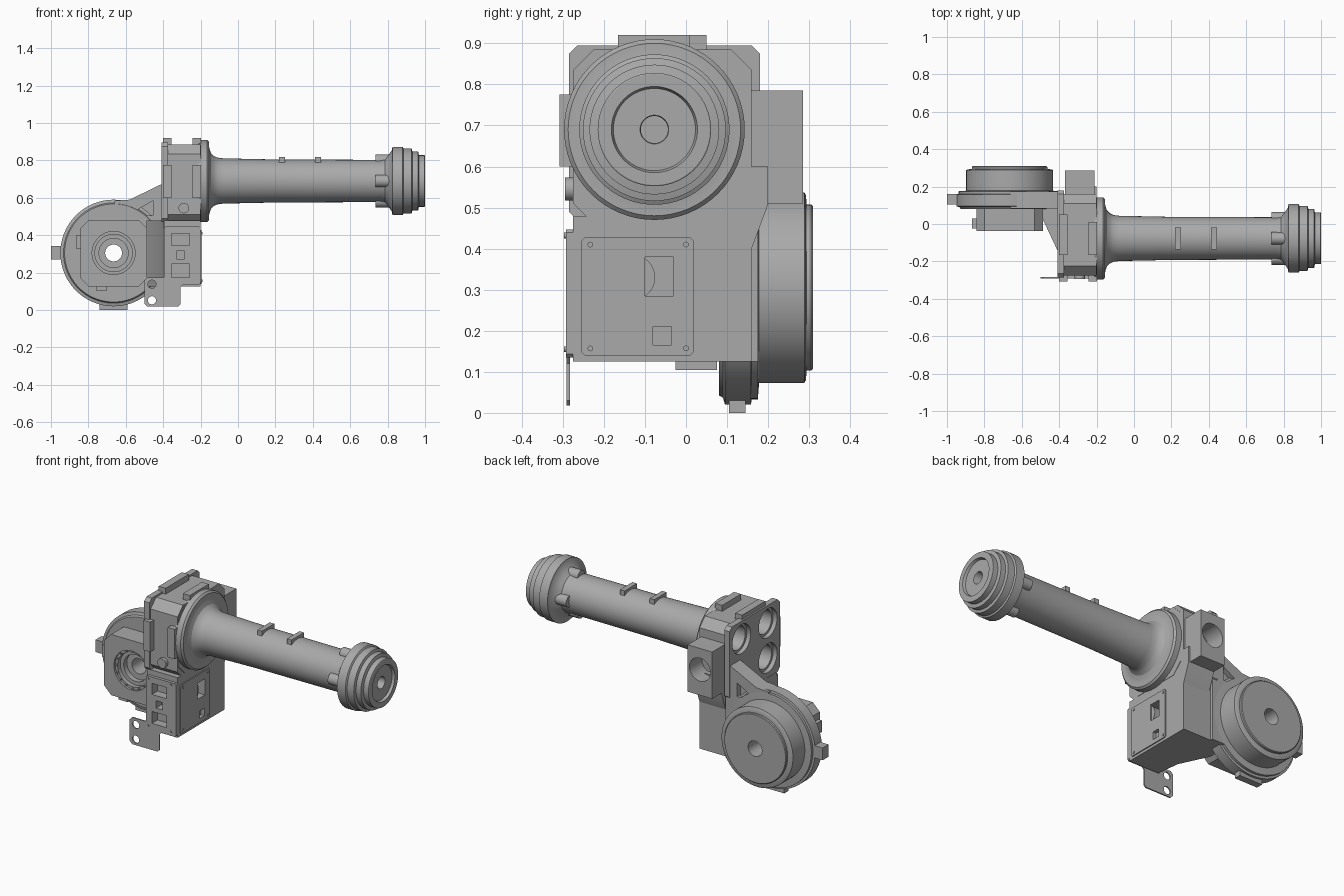
import bpy, bmesh, math
from mathutils import Vector

cube = bpy.data.objects.get("Cube")
if cube:
    bpy.data.objects.remove(cube)

grey = bpy.data.materials.new("machined grey")
grey.use_nodes = True
colour = (0.4, 0.4, 0.4, 1)
grey.diffuse_color = colour
grey.node_tree.nodes["Principled BSDF"].inputs["Base Color"].default_value = colour


def place(axis, a, b, t):
    """Map a flat point (a, b) and a depth t along the axis into space."""
    return Vector({"x": (t, a, b), "y": (a, t, b), "z": (a, b, t)}[axis])


def finish(name, bm):
    bmesh.ops.remove_doubles(bm, verts=bm.verts, dist=1e-5)
    bmesh.ops.recalc_face_normals(bm, faces=bm.faces)
    mesh = bpy.data.meshes.new(name)
    bm.to_mesh(mesh)
    bm.free()
    mesh.materials.append(grey)
    obj = bpy.data.objects.new(name, mesh)
    bpy.context.collection.objects.link(obj)
    return obj


def prism(name, axis, points, lo, hi):
    bm = bmesh.new()
    ends = [[bm.verts.new(place(axis, a, b, t)) for a, b in points] for t in (lo, hi)]
    bm.faces.new(ends[0])
    bm.faces.new(ends[1])
    for i in range(len(points)):
        j = (i + 1) % len(points)
        bm.faces.new((ends[0][i], ends[0][j], ends[1][j], ends[1][i]))
    return finish(name, bm)


def plate(name, axis, a0, a1, b0, b1, lo, hi, c=0.0):
    """Box, with chamfered corners across the axis when c is set."""
    if c:
        pts = [(a0 + c, b0), (a1 - c, b0), (a1, b0 + c), (a1, b1 - c),
               (a1 - c, b1), (a0 + c, b1), (a0, b1 - c), (a0, b0 + c)]
    else:
        pts = [(a0, b0), (a1, b0), (a1, b1), (a0, b1)]
    return prism(name, axis, pts, lo, hi)


def lathe(name, axis, centre, profile, n=64):
    """Turn a closed (radius, depth) profile around the axis."""
    bm = bmesh.new()
    rings = []
    for r, t in profile:
        rings.append([bm.verts.new(place(axis, centre[0] + r * math.cos(k * math.tau / n),
                                         centre[1] + r * math.sin(k * math.tau / n), t))
                      for k in range(n)])
    for p, q in zip(rings, rings[1:] + rings[:1]):
        for k in range(n):
            m = (k + 1) % n
            bm.faces.new((p[k], p[m], q[m], q[k]))
    return finish(name, bm)


def disc(name, axis, centre, r, lo, hi, n=32):
    pts = [(centre[0] + r * math.cos(k * math.tau / n),
            centre[1] + r * math.sin(k * math.tau / n)) for k in range(n)]
    return prism(name, axis, pts, lo, hi)


def cut(obj, *cutters):
    for c in cutters:
        c.hide_render = True
        mod = obj.modifiers.new("cut", "BOOLEAN")
        mod.operation = "DIFFERENCE"
        mod.solver = "EXACT"
        mod.object = c
        bpy.context.view_layer.objects.active = obj
        bpy.ops.object.modifier_apply(modifier=mod.name)
        bpy.data.objects.remove(c)


TUBE = (-0.077, 0.69)
DRUM = (-0.665, 0.305)

# Long tube with a filleted root flange and a stepped wrist head
lathe("arm_tube", "x", TUBE, [
    (0.033, -0.19), (0.22, -0.21), (0.22, -0.165), (0.21, -0.155), (0.185, -0.155),
    (0.17, -0.152), (0.15, -0.145), (0.135, -0.13), (0.125, -0.11), (0.121, -0.08),
    (0.115, 0.2), (0.113, 0.76), (0.117, 0.785), (0.135, 0.803), (0.163, 0.822),
    (0.183, 0.826), (0.183, 0.88), (0.174, 0.885), (0.174, 0.928), (0.158, 0.932),
    (0.158, 0.963), (0.138, 0.967), (0.138, 0.998), (0.135, 1.0), (0.105, 1.0),
    (0.1, 0.985), (0.035, 0.985), (0.033, 0.98)])
for i, x in enumerate((0.22, 0.413)):
    plate(f"tube_rib_{i}", "x", -0.135, -0.02, 0.77, 0.818, x, x + 0.03)
for k in range(4):
    a = k * math.pi / 2
    disc(f"wrist_bolt_lug_{k}", "x", (TUBE[0] + 0.108 * math.cos(a), TUBE[1] + 0.108 * math.sin(a)),
         0.033, 0.735, 0.825, 24)

# Elbow housing: two chamfered rims joined by a slightly smaller core
core = plate("elbow_core", "x", -0.275, 0.16, 0.46, 0.885, -0.385, -0.20, 0.05)
rim = plate("elbow_rear_rim", "x", -0.285, 0.18, 0.47, 0.895, -0.41, -0.375, 0.02)
front_rim = plate("elbow_front_rim", "x", -0.27, 0.14, 0.48, 0.885, -0.235, -0.198, 0.06)
for y, z in ((0.07, 0.79), (-0.175, 0.79), (-0.175, 0.585)):
    cut(rim, disc("cutter", "x", (y, z), 0.085, -0.5, -0.3))
    cut(core, disc("cutter", "x", (y, z), 0.07, -0.5, -0.30))
for i, x in enumerate((-0.40, -0.242)):
    plate(f"top_pad_{i}", "x", -0.165, 0.05 - 0.04 * i, 0.87, 0.92, x, x + 0.045)
    plate(f"front_pad_{i}", "x", -0.308, -0.26, 0.60, 0.775, x, x + 0.045)
disc("front_button", "y", (-0.29, 0.545), 0.028, -0.295, -0.26, 24)

# Cable block behind the elbow, with its brace
block = plate("cable_block", "y", -0.37, -0.21, 0.51, 0.785, 0.10, 0.285)
cut(block, disc("cutter", "y", (-0.29, 0.66), 0.068, 0.17, 0.4))
prism("block_brace", "x", [(0.1, 0.4), (0.16, 0.4), (0.2, 0.508), (0.2, 0.6), (0.1, 0.6)], -0.37, -0.2)

# Lower body, widening towards the drum
body = prism("lower_body", "z", [(-0.2, -0.275), (-0.395, -0.275), (-0.41, -0.14), (-0.49, 0.03),
                                 (-0.49, 0.16), (-0.2, 0.16)], 0.125, 0.478)
cut(body, plate("cutter", "x", -0.1, -0.03, 0.285, 0.38, -0.27, -0.1),
    plate("cutter", "x", -0.08, -0.035, 0.165, 0.21, -0.215, -0.1))

# Side panel with openings and corner screws
side = plate("side_panel", "x", -0.255, 0.018, 0.14, 0.427, -0.201, -0.194, 0.008)
cut(side, plate("cutter", "x", -0.1, -0.03, 0.285, 0.38, -0.27, -0.1),
    plate("cutter", "x", -0.08, -0.035, 0.165, 0.21, -0.27, -0.1))
disc("side_socket_core", "x", (-0.13, 0.33), 0.055, -0.265, -0.203)
for y in (-0.233, 0.0):
    for z in (0.157, 0.41):
        disc("side_screw", "x", (y, z), 0.007, -0.2, -0.19, 12)

# Front panel with connector openings
openings = ((-0.355, -0.26, 0.345, 0.41), (-0.328, -0.285, 0.272, 0.315), (-0.355, -0.26, 0.175, 0.245))
front = plate("front_panel", "y", -0.395, -0.2, 0.135, 0.447, -0.292, -0.27, 0.008)
for o in openings:
    cut(front, plate("cutter", "y", *o, -0.4, -0.2))
    cut(body, plate("cutter", "y", *o, -0.4, -0.24))
for x in (-0.38, -0.232):
    for z in (0.155, 0.432):
        disc("front_screw", "y", (x, z), 0.007, -0.297, -0.28, 12)

# Thin hanging bracket with two holes
bracket = prism("hanging_bracket", "y", [
    (-0.485, 0.175), (-0.5, 0.16), (-0.5, 0.035), (-0.485, 0.018), (-0.32, 0.018), (-0.308, 0.03),
    (-0.308, 0.12), (-0.295, 0.135), (-0.21, 0.135), (-0.21, 0.175)], -0.291, -0.283)
for z in (0.052, 0.138):
    cut(bracket, disc("cutter", "y", (-0.46, z), 0.022, -0.4, -0.2, 24))

# Shoulder arm from the drum to the elbow, with a weight-saving pocket on each side
arm = prism("shoulder_arm", "y", [(-0.66, 0.585), (-0.58, 0.59), (-0.405, 0.675), (-0.38, 0.675),
                                  (-0.38, 0.125), (-0.56, 0.125), (-0.66, 0.3)], 0.082, 0.175)
for lo, hi in ((0.0, 0.105), (0.145, 0.3)):
    cut(arm, prism("cutter", "y", [(-0.59, 0.505), (-0.455, 0.505), (-0.455, 0.585)], lo, hi))

# Turned shoulder drum with a through bore
drum = lathe("shoulder_drum", "y", DRUM, [
    (0.045, 0.08), (0.262, 0.08), (0.268, 0.09), (0.285, 0.095), (0.285, 0.158), (0.272, 0.16),
    (0.272, 0.175), (0.232, 0.178), (0.232, 0.288), (0.225, 0.292), (0.202, 0.294),
    (0.202, 0.305), (0.198, 0.309), (0.045, 0.309)], 96)
cut(arm, disc("cutter", "y", DRUM, 0.2, 0.0, 0.4))
plate("drum_side_stop", "y", -1.0, -0.93, 0.27, 0.342, 0.105, 0.16)
plate("drum_bottom_stop", "y", -0.74, -0.59, 0.0, 0.05, 0.105, 0.145)

# Chamfered motor box in front of the drum, with a stepped recess
box = plate("motor_box", "y", -0.843, -0.487, 0.125, 0.482, -0.038, 0.085, 0.045)
cut(box, disc("cutter", "y", DRUM, 0.115, -0.2, 0.2, 48))
lathe("bearing_ring", "y", DRUM, [(0.045, 0.03), (0.078, 0.03), (0.078, 0.0), (0.1, 0.0),
                                  (0.1, -0.025), (0.117, -0.025), (0.117, 0.085), (0.045, 0.085)])
for k in range(16):
    a = k * math.tau / 16
    disc("bearing_bolt", "y", (DRUM[0] + 0.108 * math.cos(a), DRUM[1] + 0.108 * math.sin(a)),
         0.005, -0.032, -0.02, 8)
plate("box_cable_port", "y", -0.866, -0.83, 0.33, 0.398, -0.025, 0.03)
plate("box_bottom_port", "y", -0.76, -0.70, 0.105, 0.13, -0.025, 0.075)

# Smooth the round surfaces, keep edges sharp
bpy.ops.object.select_all(action="DESELECT")
for o in bpy.context.scene.objects:
    if o.type == "MESH":
        o.select_set(True)
        bpy.context.view_layer.objects.active = o
bpy.ops.object.shade_smooth_by_angle(angle=math.radians(25))
